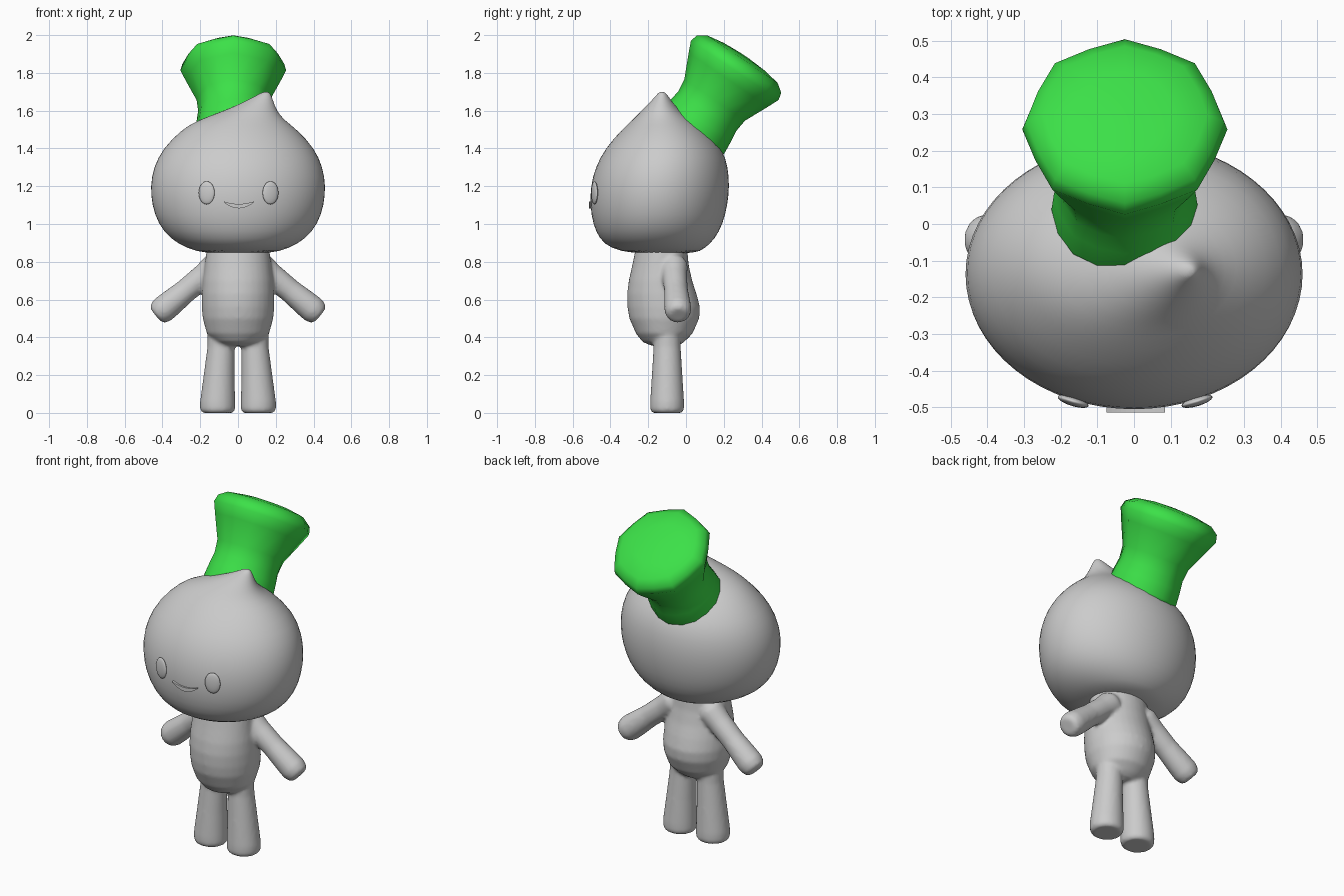
import bpy, bmesh, math
from mathutils import Matrix, Vector

if "Cube" in bpy.data.objects:
    bpy.data.objects.remove(bpy.data.objects["Cube"])


def material(name, rgb):
    m = bpy.data.materials.new(name)
    m.diffuse_color = (*rgb, 1)
    m.use_nodes = True
    m.node_tree.nodes["Principled BSDF"].inputs["Base Color"].default_value = m.diffuse_color
    return m


GREY = material("soft_grey", (0.6, 0.6, 0.6))
GREEN = material("bright_green", (0.045, 0.75, 0.065))


def loft(bm, rings, n=32, mat=Matrix(), wave=None):
    """Closed skin through rings of (z, cx, cy, rx, ry)."""
    loops = []
    for i, (z, cx, cy, rx, ry) in enumerate(rings):
        loop = []
        for k in range(n):
            a = 2 * math.pi * k / n
            s = wave[i] if wave and k % 2 else 1
            loop.append(bm.verts.new(mat @ Vector((cx + rx * s * math.cos(a), cy + ry * s * math.sin(a), z))))
        loops.append(loop)
    for a, b in zip(loops, loops[1:]):
        for k in range(n):
            j = (k + 1) % n
            bm.faces.new((a[k], a[j], b[j], b[k]))
    bm.faces.new(loops[0][::-1])
    bm.faces.new(loops[-1])


def finish(name, bm, mat, smooth=True):
    bmesh.ops.recalc_face_normals(bm, faces=bm.faces)
    me = bpy.data.meshes.new(name)
    bm.to_mesh(me)
    bm.free()
    me.materials.append(mat)
    for p in me.polygons:
        p.use_smooth = smooth
    ob = bpy.data.objects.new(name, me)
    bpy.context.collection.objects.link(ob)
    return ob


# Head: outline extents (z, left, right, front, back) with an off-centre tip
outline = [
    (0.842, -0.17, 0.17, -0.28, 0.05), (0.87, -0.27, 0.27, -0.40, 0.10),
    (0.92, -0.36, 0.36, -0.46, 0.155), (1.0, -0.425, 0.425, -0.495, 0.197),
    (1.1, -0.458, 0.458, -0.51, 0.222), (1.2, -0.467, 0.467, -0.507, 0.232),
    (1.3, -0.45, 0.452, -0.482, 0.225), (1.4, -0.40, 0.408, -0.43, 0.195),
    (1.5, -0.30, 0.315, -0.34, 0.105), (1.55, -0.215, 0.245, -0.285, 0.035),
    (1.6, -0.07, 0.205, -0.235, -0.035), (1.65, 0.04, 0.187, -0.185, -0.075),
    (1.685, 0.105, 0.175, -0.155, -0.1), (1.7, 0.135, 0.162, -0.14, -0.115),
]
bm = bmesh.new()
loft(bm, [(z, (l + r) / 2, (f + b) / 2, (r - l) / 2, (b - f) / 2) for z, l, r, f, b in outline])
head = finish("head", bm, GREY)
sub = head.modifiers.new("round", "SUBSURF")
sub.levels = sub.render_levels = 1

# Body: torso, legs and arms fused into one soft skin
bm = bmesh.new()
loft(bm, [
    (0.355, 0, -0.11, 0.07, 0.07), (0.375, 0, -0.12, 0.12, 0.11),
    (0.42, 0, -0.115, 0.165, 0.15), (0.5, 0, -0.115, 0.187, 0.185),
    (0.56, 0, -0.118, 0.192, 0.192), (0.63, 0, -0.128, 0.191, 0.184),
    (0.7, 0, -0.135, 0.186, 0.168), (0.78, 0, -0.135, 0.176, 0.15),
    (0.88, 0, -0.13, 0.165, 0.135)])
for side in (-1, 1):
    loft(bm, [
        (0.0, side * 0.108, -0.1, 0.08, 0.078), (0.015, side * 0.108, -0.1, 0.093, 0.09),
        (0.06, side * 0.108, -0.1, 0.093, 0.09), (0.2, side * 0.1, -0.1, 0.082, 0.081),
        (0.35, side * 0.09, -0.1, 0.072, 0.072), (0.45, side * 0.09, -0.1, 0.07, 0.07)])
    start, end = Vector((0.12, -0.065, 0.775)), Vector((0.43, -0.04, 0.52))
    aim = (end - start).to_track_quat("Z", "Y").to_matrix().to_4x4()
    arm = Matrix.Diagonal((side, 1, 1, 1)) @ Matrix.Translation(start) @ aim
    loft(bm, [(t, 0, 0, r, r) for t, r in (
        (-0.03, 0.06), (0.0, 0.075), (0.08, 0.066), (0.2, 0.063),
        (0.31, 0.07), (0.36, 0.072), (0.395, 0.062), (0.408, 0.045))], 24, arm)
body = finish("body", bm, GREY)
fuse = body.modifiers.new("fuse", "REMESH")
fuse.mode = "VOXEL"
fuse.voxel_size = 0.01
fuse.use_smooth_shade = True
soft = body.modifiers.new("soften", "SMOOTH")
soft.factor = 0.5
soft.iterations = 8

# Eyes: flattened ovals following the face
for side, label in ((-1, "left"), (1, "right")):
    bm = bmesh.new()
    place = (Matrix.Translation((side * 0.169 + 0.003, -0.484, 1.165))
             @ Matrix.Rotation(side * math.radians(17), 4, "Z")
             @ Matrix.Diagonal((0.044, 0.013, 0.061, 1)))
    bmesh.ops.create_uvsphere(bm, u_segments=24, v_segments=12, radius=1, matrix=place)
    finish(label + "_eye", bm, GREY)

# Mouth: thin crescent
bm = bmesh.new()
N = 12
top, low = [], []
for i in range(N + 1):
    u = -1 + 2 * i / N
    top.append((0.005 + 0.08 * u, 1.106 + 0.014 * u * u))
    low.append((0.005 + 0.08 * u, 1.083 + 0.032 * u * u))
ring = [bm.verts.new((x, -0.514, z)) for x, z in low + top[::-1]]
face = bm.faces.new(ring)
out = bmesh.ops.extrude_face_region(bm, geom=[face])
bmesh.ops.translate(bm, vec=(0, 0.03, 0),
                    verts=[g for g in out["geom"] if isinstance(g, bmesh.types.BMVert)])
finish("mouth", bm, GREY, smooth=False)

# Hat: tilted flared crown with an eight-cornered puffy top
bm = bmesh.new()
tilt = Matrix.Translation((-0.025, 0.04, 1.49)) @ Matrix.Rotation(math.radians(-34), 4, "X")
profile = [(-0.03, 0.198, 1), (0.0, 0.2, 0.99), (0.07, 0.194, 0.98), (0.13, 0.186, 0.97),
           (0.2, 0.194, 0.95), (0.33, 0.254, 0.94), (0.39, 0.28, 0.945), (0.43, 0.27, 0.95),
           (0.462, 0.225, 0.96), (0.478, 0.13, 0.98), (0.484, 0.03, 1)]
loft(bm, [(t, 0, 0, r, r) for t, r, w in profile], 16, tilt, [w for t, r, w in profile])
finish("hat", bm, GREEN)
